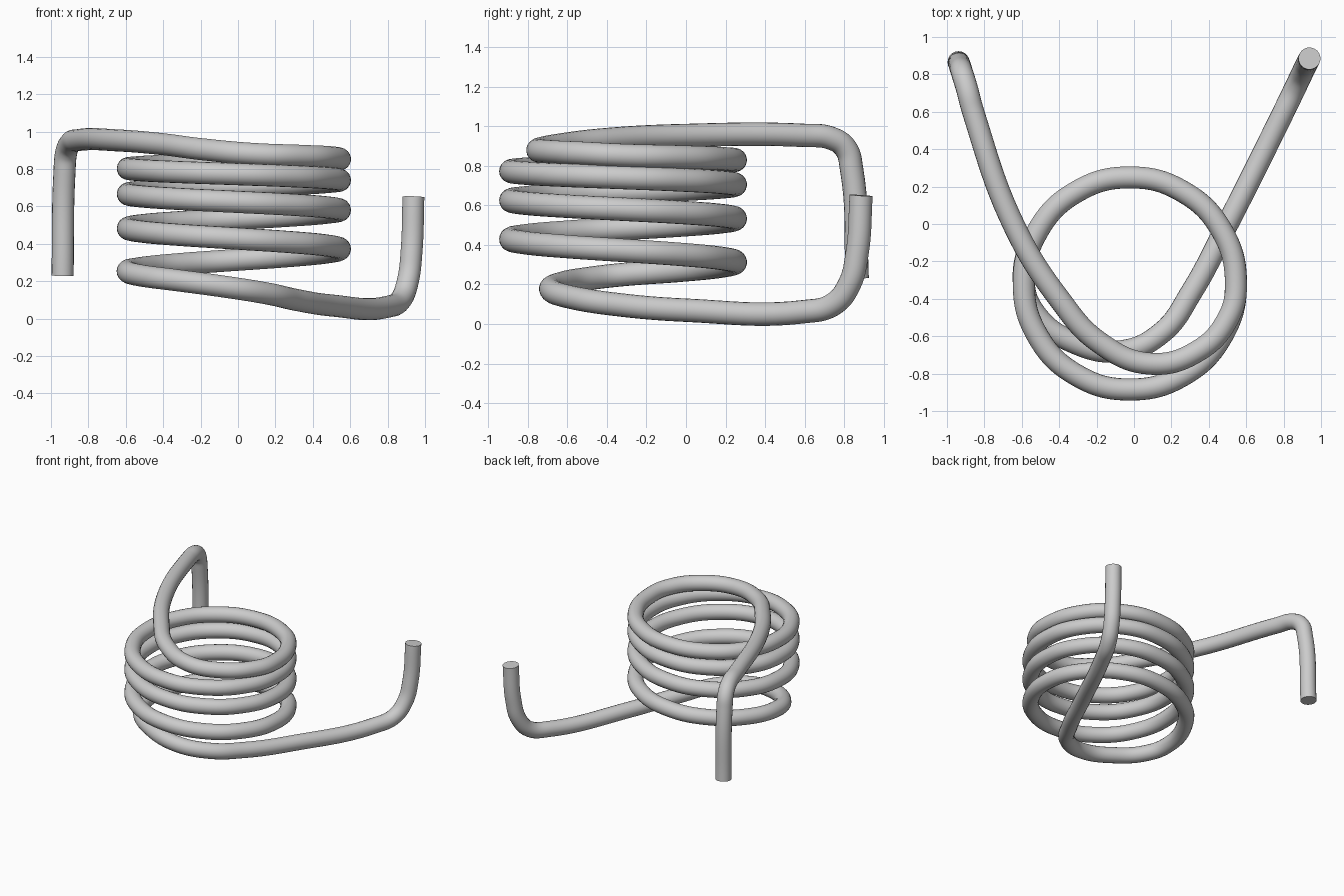
import bpy
import math
from mathutils import Vector

cube = bpy.data.objects.get("Cube")
if cube:
    bpy.data.objects.remove(cube, do_unlink=True)

WIRE_RADIUS = 0.059
COIL_RADIUS = 0.567
COIL_CENTRE = Vector((-0.022, -0.318, 0))
STEPS_PER_TURN = 12

# Steel material
steel = bpy.data.materials.new("grey steel")
steel.use_nodes = True
colour = (0.6, 0.6, 0.6, 1)
steel.diffuse_color = colour
steel.node_tree.nodes["Principled BSDF"].inputs["Base Color"].default_value = colour


def coil_point(turn):
    """Point on the clockwise coil; the pitch tightens towards the top."""
    angle = math.pi - turn * math.tau
    height = 0.25 + 0.256 * turn - 0.024 * turn ** 2
    return COIL_CENTRE + Vector((COIL_RADIUS * math.cos(angle),
                                 COIL_RADIUS * math.sin(angle), height))


# Lower arm: upright end, bend, straight run, sweep into the coil
lower_arm = [
    (0.938, 0.885, 0.65), (0.928, 0.865, 0.36), (0.908, 0.825, 0.2),
    (0.87, 0.745, 0.1), (0.8, 0.6, 0.063), (0.5, 0.0, 0.07),
    (0.31, -0.36, 0.1), (0.15, -0.58, 0.135), (-0.07, -0.68, 0.17),
    (-0.33, -0.63, 0.205), (-0.52, -0.49, 0.23),
]
# Upper arm: leaves the coil, rises to the bend and hangs down
upper_arm = [
    (0.5, -0.51, 0.862), (0.34, -0.68, 0.87), (0.085, -0.747, 0.88),
    (-0.19, -0.63, 0.905), (-0.4, -0.4, 0.932), (-0.636, -0.02, 0.952),
    (-0.86, 0.6, 0.953), (-0.895, 0.73, 0.94), (-0.918, 0.805, 0.89),
    (-0.928, 0.837, 0.78), (-0.938, 0.865, 0.23),
]
coil = [coil_point(i / STEPS_PER_TURN)
        for i in range(int(3.5 * STEPS_PER_TURN) + 1)]
path = lower_arm + coil + upper_arm

# Wire swept along the whole path
curve = bpy.data.curves.new("spring_wire", "CURVE")
curve.dimensions = "3D"
curve.bevel_depth = WIRE_RADIUS
curve.bevel_resolution = 8
curve.resolution_u = 10
curve.use_fill_caps = True
spline = curve.splines.new("BEZIER")
spline.bezier_points.add(len(path) - 1)
for point, position in zip(spline.bezier_points, path):
    point.co = position
    point.handle_left_type = point.handle_right_type = "AUTO"
curve.materials.append(steel)

wire = bpy.data.objects.new("spring_wire", curve)
bpy.context.collection.objects.link(wire)
bpy.ops.object.select_all(action="DESELECT")
wire.select_set(True)
bpy.context.view_layer.objects.active = wire
bpy.ops.object.convert(target="MESH")
bpy.ops.object.shade_smooth_by_angle(angle=math.radians(40))
